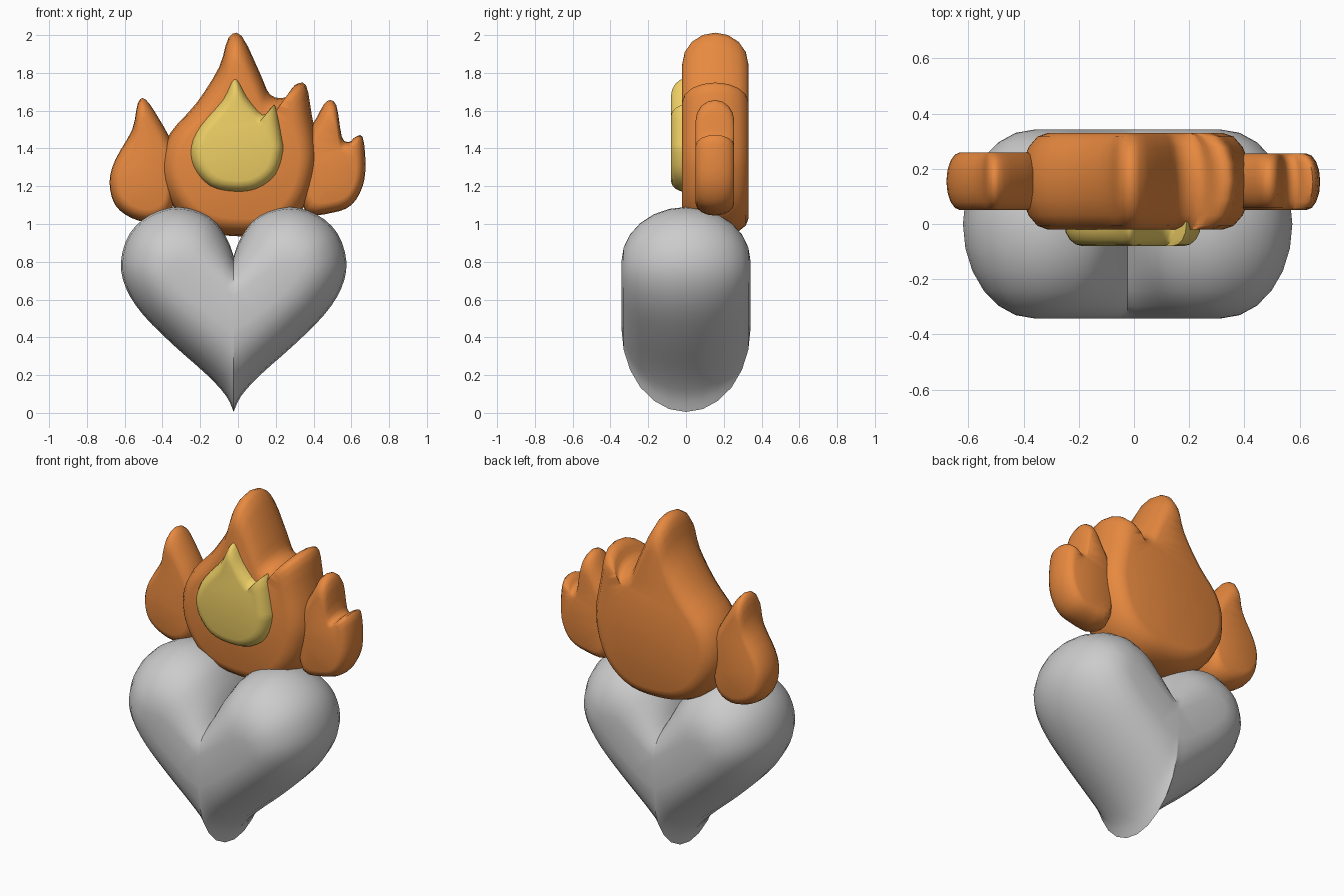
import bpy, bmesh
from math import sin, cos, pi, radians

if "Cube" in bpy.data.objects:
    bpy.data.objects.remove(bpy.data.objects["Cube"])


def spline(pts, closed, n=3):
    """Catmull-Rom through tuples of any size."""
    m, out = len(pts), []
    at = (lambda i: pts[i % m]) if closed else (lambda i: pts[min(max(i, 0), m - 1)])
    for i in range(m if closed else m - 1):
        a, b, c, d = (at(i + k) for k in (-1, 0, 1, 2))
        for j in range(n):
            t = j / n
            out.append(tuple(0.5 * (2 * q + (r - p) * t + (2 * p - 5 * q + 4 * r - s) * t * t
                                    + (3 * q - p - 3 * r + s) * t ** 3)
                             for p, q, r, s in zip(a, b, c, d)))
    return out if closed else out + [pts[-1]]


def puff(name, loop, depth, y, x=0.0, color=None, steps=8):
    """Pillow shape: loop holds (outer x, outer z, inner x, inner z)."""
    bm = bmesh.new()
    rings = []
    for k in range(steps + 1):
        t = -pi / 2 + pi * k / steps
        w = cos(t)
        rings.append([bm.verts.new((x + c + (a - c) * w, y + depth * sin(t), d + (b - d) * w))
                      for a, b, c, d in loop])
    n = len(loop)
    for r, s in zip(rings, rings[1:]):
        for i in range(n):
            j = (i + 1) % n
            bm.faces.new((r[i], r[j], s[j], s[i]))
    caps = [bm.faces.new(rings[0]), bm.faces.new(rings[-1])]
    bmesh.ops.recalc_face_normals(bm, faces=bm.faces)
    bmesh.ops.triangulate(bm, faces=caps)
    me = bpy.data.meshes.new(name)
    bm.to_mesh(me)
    bm.free()
    ob = bpy.data.objects.new(name, me)
    bpy.context.collection.objects.link(ob)
    if color:
        me.materials.append(color)
    bpy.ops.object.select_all(action='DESELECT')
    ob.select_set(True)
    bpy.context.view_layer.objects.active = ob
    bpy.ops.object.shade_smooth_by_angle(angle=radians(50))
    return ob


def flame(name, outline, centre, k, depth, y, color):
    cx, cz = centre
    pts = [(a, b, cx + (a - cx) * k, cz + (b - cz) * k) for a, b in outline]
    return puff(name, spline(pts, True), depth, y, color=color)


def material(name, rgb):
    m = bpy.data.materials.new(name)
    m.diffuse_color = (*rgb, 1)
    m.use_nodes = True
    m.node_tree.nodes["Principled BSDF"].inputs["Base Color"].default_value = m.diffuse_color
    return m


orange = material("orange", (0.80, 0.25, 0.05))
yellow = material("yellow", (0.85, 0.62, 0.13))

# Heart: right half from cleft to tip, mirrored
half = spline([
    (0, .83, 0, .62), (.04, .93, .14, .72), (.13, 1.04, .24, .79), (.29, 1.09, .29, .80),
    (.44, 1.05, .31, .80), (.55, .95, .33, .79), (.597, .80, .34, .75), (.57, .66, .32, .70),
    (.48, .52, .25, .62), (.32, .36, .15, .54), (.14, .20, .07, .48), (.04, .09, .02, .46),
    (0, .005, 0, .45)], False)
heart = half + [(-a, b, -c, d) for a, b, c, d in half[-2:0:-1]]
puff("heart", heart, .342, 0, x=-.023, steps=12)

# Large middle flame
flame("main_flame", [
    (0, .935), (.17, .95), (.30, 1.03), (.38, 1.15), (.42, 1.30), (.42, 1.42), (.39, 1.58),
    (.36, 1.735), (.30, 1.735), (.25, 1.67), (.17, 1.685), (.12, 1.79), (.02, 1.995),
    (-.05, 1.985), (-.10, 1.83), (-.22, 1.64), (-.36, 1.48), (-.41, 1.33), (-.39, 1.18),
    (-.30, 1.04), (-.17, .96)], (0, 1.32), .76, .175, .155, orange)

# Side flames
flame("left_flame", [
    (-.49, 1.66), (-.53, 1.64), (-.56, 1.50), (-.65, 1.34), (-.68, 1.22), (-.65, 1.10),
    (-.56, 1.03), (-.45, 1.01), (-.36, 1.06), (-.33, 1.20), (-.34, 1.40), (-.42, 1.56)],
    (-.5, 1.25), .72, .105, .155, orange)
flame("right_flame", [
    (.36, 1.06), (.50, 1.06), (.60, 1.10), (.66, 1.20), (.675, 1.32), (.66, 1.46), (.62, 1.46),
    (.59, 1.435), (.55, 1.46), (.52, 1.63), (.47, 1.65), (.42, 1.57), (.36, 1.45), (.33, 1.25)],
    (.5, 1.27), .72, .102, .153, orange)

# Inner flame on the front
flame("inner_flame", [
    (-.02, 1.17), (.10, 1.185), (.20, 1.26), (.24, 1.38), (.235, 1.45), (.20, 1.62), (.17, 1.61),
    (.13, 1.58), (.05, 1.67), (0, 1.76), (-.03, 1.76), (-.08, 1.66), (-.20, 1.52),
    (-.25, 1.41), (-.235, 1.30), (-.15, 1.20)], (0, 1.40), .74, .08, 0, yellow)
